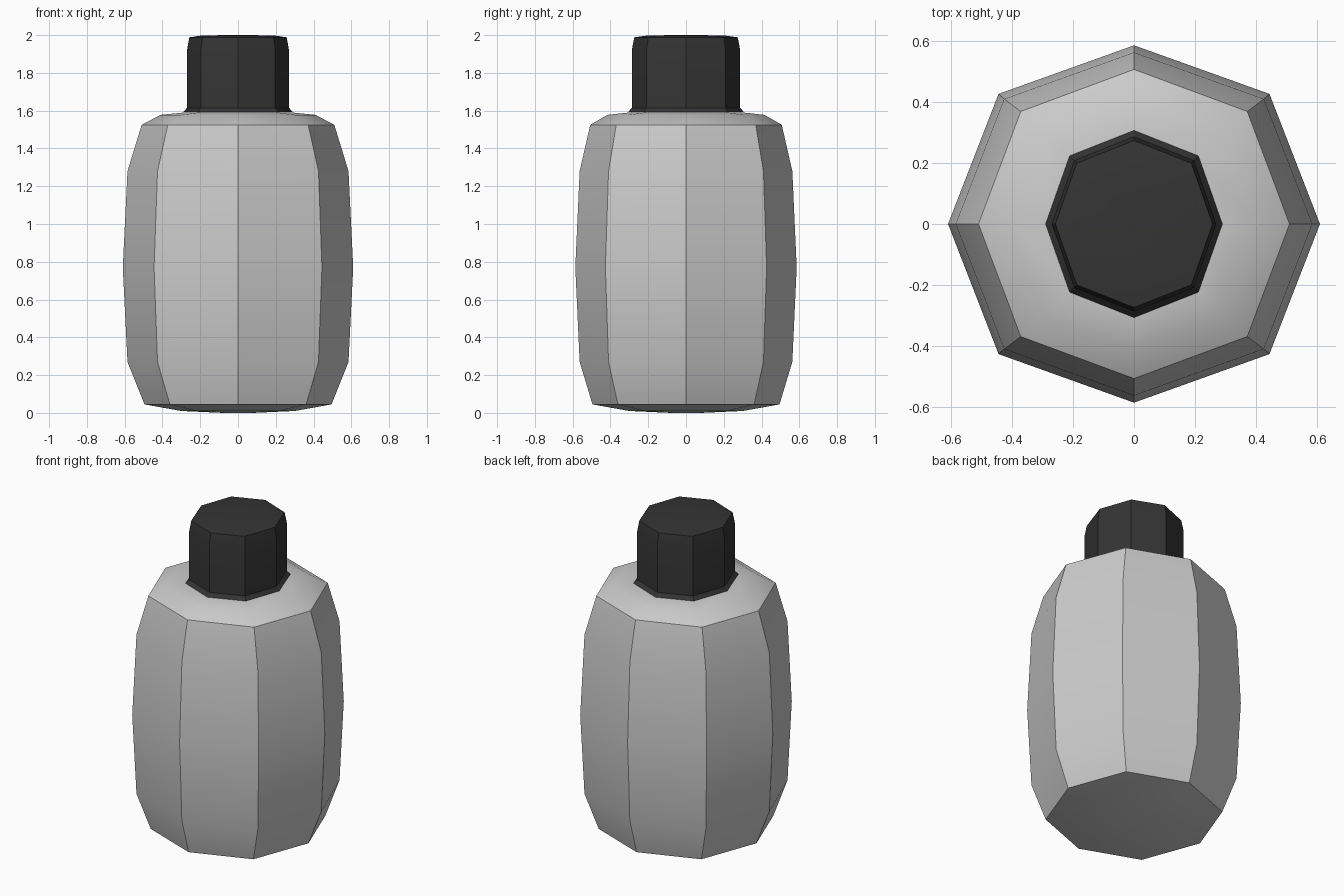
import bpy, bmesh, math

if "Cube" in bpy.data.objects:
    bpy.data.objects.remove(bpy.data.objects["Cube"])

SIDES = 8
DIAG = 1.03  # corner vertices between the axes sit slightly further out


def lathe(name, profile, cap_bottom=True, angle=30):
    """Eight-sided turned form from (x radius, y radius, z) rings."""
    bm = bmesh.new()
    rings = []
    for rx, ry, z in profile:
        ring = []
        for i in range(SIDES):
            a = math.tau * i / SIDES
            k = DIAG if i % 2 else 1.0
            ring.append(bm.verts.new((rx * k * math.cos(a), ry * k * math.sin(a), z)))
        rings.append(ring)
    for lo, hi in zip(rings, rings[1:]):
        for i in range(SIDES):
            j = (i + 1) % SIDES
            bm.faces.new((lo[i], lo[j], hi[j], hi[i]))
    bm.faces.new(rings[-1])
    if cap_bottom:
        bm.faces.new(rings[0][::-1])
    mesh = bpy.data.meshes.new(name)
    bm.to_mesh(mesh)
    bm.free()
    obj = bpy.data.objects.new(name, mesh)
    bpy.context.collection.objects.link(obj)
    bpy.ops.object.select_all(action='DESELECT')
    obj.select_set(True)
    bpy.context.view_layer.objects.active = obj
    bpy.ops.object.shade_smooth_by_angle(angle=math.radians(angle))
    return obj


# Bulging bottle body with a sloped shoulder
lathe("bottle_body", [
    (0.08, 0.08, 0.0), (0.30, 0.30, 0.01), (0.495, 0.495, 0.045),
    (0.585, 0.563, 0.27), (0.61, 0.586, 0.77), (0.585, 0.563, 1.28),
    (0.51, 0.507, 1.525), (0.41, 0.415, 1.578), (0.27, 0.285, 1.592),
])

# Dark screw cap with a small flared rim
cap = lathe("bottle_cap", [
    (0.29, 0.307, 1.592), (0.27, 0.287, 1.615), (0.27, 0.287, 1.92),
    (0.258, 0.274, 1.988), (0.20, 0.212, 1.997), (0.08, 0.085, 2.0),
], cap_bottom=False)
dark = bpy.data.materials.new("dark_plastic")
dark.diffuse_color = (0.035, 0.035, 0.035, 1)
dark.use_nodes = True
dark.node_tree.nodes["Principled BSDF"].inputs["Base Color"].default_value = dark.diffuse_color
cap.data.materials.append(dark)
